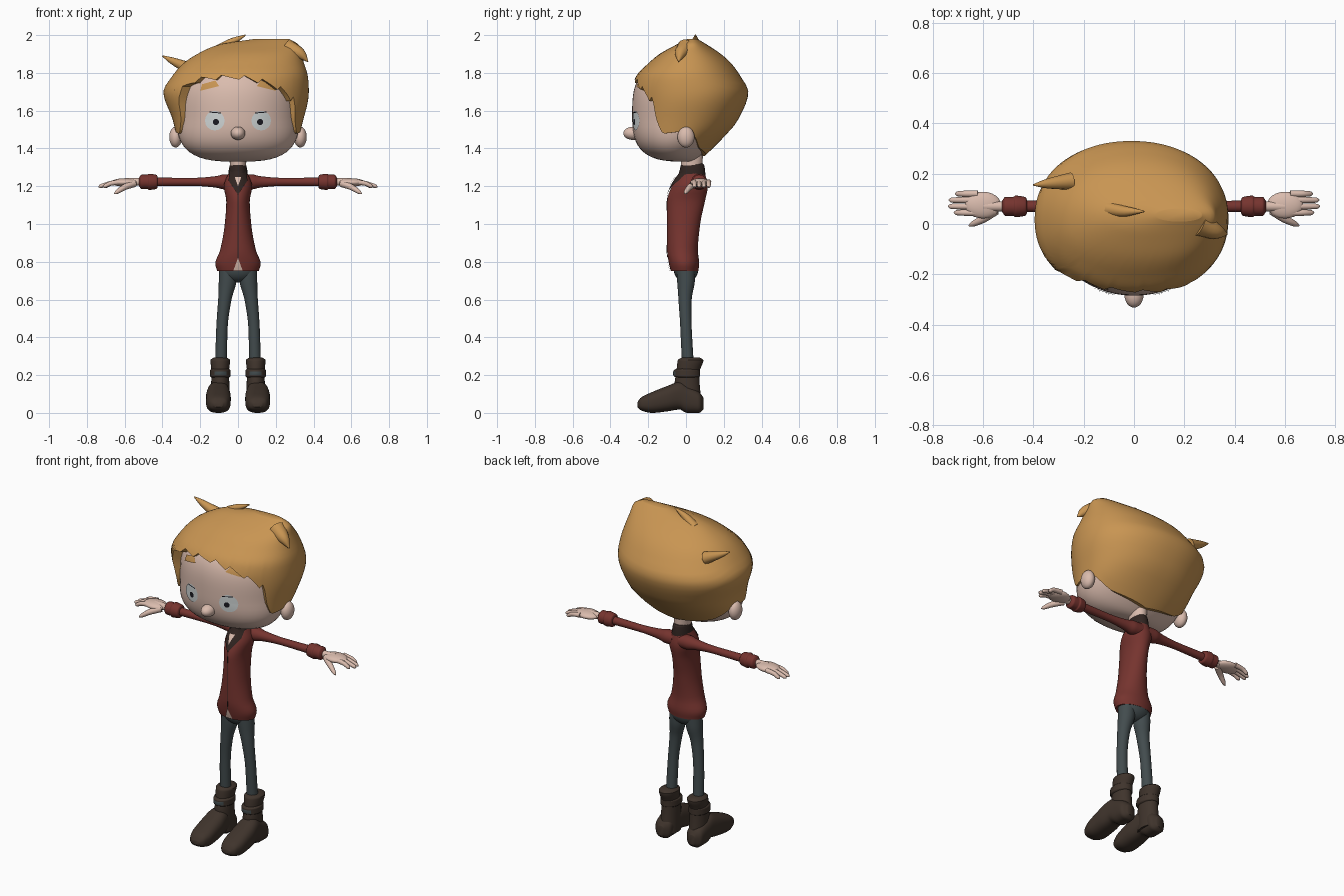
import bpy, bmesh, math
from mathutils import Vector

cube = bpy.data.objects.get("Cube")
if cube:
    bpy.data.objects.remove(cube, do_unlink=True)

parts = []


def material(name, *rgb):
    mat = bpy.data.materials.new(name)
    mat.use_nodes = True
    mat.diffuse_color = (*rgb, 1)
    mat.node_tree.nodes["Principled BSDF"].inputs["Base Color"].default_value = (*rgb, 1)
    return mat


HAIR = material("golden hair", .58, .3, .085)
SKIN = material("skin", .7, .5, .42)
WOOL = material("dark red wool", .18, .034, .028)
CLOTH = material("slate trousers", .055, .072, .076)
LEATHER = material("brown leather", .05, .034, .025)
DARK = material("dark collar", .03, .018, .015)
WHITE = material("eye white", .62, .66, .66)
BLACK = material("pupil black", .01, .01, .015)


def finish(name, bm, mat, mirror):
    bmesh.ops.recalc_face_normals(bm, faces=bm.faces)
    mesh = bpy.data.meshes.new(name)
    bm.to_mesh(mesh)
    bm.free()
    mesh.materials.append(mat)
    part = bpy.data.objects.new(name, mesh)
    bpy.context.collection.objects.link(part)
    if mirror:
        part.modifiers.new("Mirror", "MIRROR").use_mirror_merge = False
    parts.append(part)


def skin_rings(name, rings, mat, mirror=False, closed=True):
    """Join rings of points with quads and cap the ends."""
    bm = bmesh.new()
    loops = [[bm.verts.new(point) for point in ring] for ring in rings]
    for lower, upper in zip(loops, loops[1:]):
        for i in range(len(lower)):
            bm.faces.new((lower[i - 1], lower[i], upper[i], upper[i - 1]))
    if closed:
        bm.faces.new(loops[0][::-1])
    bm.faces.new(loops[-1])
    finish(name, bm, mat, mirror)


def at(rows, key):
    """Interpolate table rows smoothly, without overshoot; the first column is the key."""
    key = min(max(key, rows[0][0]), rows[-1][0])
    i = max(k for k in range(len(rows) - 1) if rows[k][0] <= key)
    start, end = rows[i], rows[i + 1]
    gap = end[0] - start[0]
    t = (key - start[0]) / gap

    def slope(k, column):
        near = [(rows[j + 1][column] - rows[j][column]) / (rows[j + 1][0] - rows[j][0])
                for j in (k - 1, k) if 0 <= j < len(rows) - 1]
        first, last = near[0], near[-1]
        return 2 * first * last / (first + last) if first * last > 0 else 0

    result = []
    for column in range(1, len(start)):
        a, b = start[column], end[column]
        rise_a, rise_b = slope(i, column) * gap, slope(i + 1, column) * gap
        ease = t * t * (3 - 2 * t)
        result.append(a + (b - a) * ease + t * (1 - t) * ((1 - t) * rise_a - t * rise_b))
    return result


def oval(centre, half, low, high, angle, power=2):
    """Point on a rounded section; angle zero looks toward the low side."""
    def bend(v):
        return math.copysign(abs(v) ** (2 / power), v)
    return (centre + half * bend(math.sin(angle)),
            (low + high) / 2 - (high - low) / 2 * bend(math.cos(angle)))


def loft(name, span, section, mat, axis=2, centre=0, mirror=False, power=2, segs=40, steps=30):
    """Stack sections (half width, low, high) along y or z."""
    rings = []
    for k in range(steps + 1):
        key = span[0] + (span[1] - span[0]) * (1 - math.cos(math.pi * k / steps)) / 2
        ring = []
        for s in range(segs):
            point = list(oval(centre, *section(key), math.tau * s / segs, power))
            point.insert(axis, key)
            ring.append(point)
        rings.append(ring)
    skin_rings(name, rings, mat, mirror)


def shaped(name, rows, mat, **options):
    loft(name, (rows[0][0], rows[-1][0]), lambda key: at(rows, key), mat, **options)


def tube(name, points, mat, mirror=False, segs=14, steps=5):
    """Round strand through (x, y, z, radius) points."""
    rows = [(i, *point) for i, point in enumerate(points)]
    last = (len(points) - 1) * steps
    path = [at(rows, k / steps) for k in range(last + 1)]
    rings = []
    for k, (*place, radius) in enumerate(path):
        along = Vector(path[min(k + 1, last)][:3]) - Vector(path[max(k - 1, 0)][:3])
        side = along.cross(Vector((0, 1, .3))).normalized()
        up = along.cross(side).normalized()
        turns = [math.tau * s / segs for s in range(segs)]
        rings.append([Vector(place) + radius * (side * math.cos(a) + up * math.sin(a)) for a in turns])
    skin_rings(name, rings, mat, mirror)


def ball(name, place, radii, mat, mirror=False):
    bm = bmesh.new()
    bmesh.ops.create_uvsphere(bm, u_segments=24, v_segments=16, radius=1)
    bmesh.ops.scale(bm, vec=radii, verts=bm.verts)
    bmesh.ops.translate(bm, vec=place, verts=bm.verts)
    finish(name, bm, mat, mirror)


def plate(name, outline, section, mat, lift=.004, mirror=False, centre=0):
    """Thin patch laid over the front of an upright loft."""
    corners = [Vector(corner) for corner in outline]
    rim = [a.lerp(b, k / 3) for a, b in zip(corners, corners[1:] + corners[:1]) for k in range(3)]
    middle = sum(rim, Vector((0, 0))) / len(rim)
    rings = []
    for grow in (1, .7, .4, .1):
        ring = []
        for point in rim:
            x, z = middle.lerp(point, grow)
            half, low, high = section(z)
            across = min(abs(x - centre) / half, .97)
            ring.append((x, oval(0, half, low, high, math.asin(across))[1] - lift, z))
        rings.append(ring)
    skin_rings(name, rings, mat, mirror, closed=False)


def disc(x, z, radius, sides=16):
    turns = [math.tau * i / sides for i in range(sides)]
    return [(x + radius * math.cos(a), z + radius * math.sin(a)) for a in turns]


# Head: squarish ball whose nape slopes in toward the neck
def skull(z):
    height = min(abs(z - 1.58) / (.25 if z < 1.58 else .28), .999)
    full = (1 - height ** 3) ** (1 / 3)
    return .325 * full, -.285 * full, (.26 - .8 * max(0, 1.55 - z)) * full


loft("head", (1.33, 1.86), skull, SKIN, segs=56)
ball("nose", (0, -.28, 1.48), (.038, .052, .035), SKIN)
ball("ears", (.33, 0, 1.46), (.034, .045, .055), SKIN, True)
plate("eye_whites", disc(.123, 1.547, .052), skull, WHITE, mirror=True)
plate("pupils", disc(.117, 1.54, .016), skull, BLACK, .008, True)
plate("eyelid_lines", [(.09, 1.585), (.15, 1.59), (.15, 1.595), (.09, 1.59)], skull, BLACK, .008, True)
plate("eyebrows", [(.1, 1.73), (.2, 1.705), (.19, 1.74), (.12, 1.76)], skull, HAIR, .007, True)

# Hair shell: rises from a jagged fringe to a lopsided crown (z, centre, half width, front, back)
hair = [(1.36, 0, .24, -.24, .1), (1.46, 0, .32, -.28, .2), (1.55, 0, .345, -.29, .275),
        (1.7, -.01, .385, -.29, .33), (1.78, .01, .36, -.265, .29), (1.85, .03, .32, -.2, .24),
        (1.9, .06, .275, -.14, .185), (1.95, .11, .21, -.05, .11), (1.98, .18, .09, .01, .06)]
hairline = [(0, 1.78), (30, 1.75), (50, 1.68), (60, 1.55), (72, 1.48), (95, 1.49), (130, 1.4), (180, 1.36)]
SEGS, RISE = 120, 24
rings = []
for k in range(-1, RISE + 1):
    ring = []
    for s in range(SEGS):
        angle = math.tau * s / SEGS - math.pi
        turn = math.degrees(angle)
        low = at(hairline, abs(turn))[0]
        if abs(turn) < 50:  # parted fringe with pointed locks
            low -= turn * .0006 + .03 * (turn / 17 % 1 - .5)
        z = low + (hair[-1][0] - low) * math.sin(max(k, 0) / RISE * math.pi / 2)
        x, y = oval(*at(hair, z), angle, 2.15)
        tuck = .8 if k < 0 else 1  # lip folded in under the hairline
        ring.append((x * tuck, y * tuck, z))
    rings.append(ring)
skin_rings("hair", rings, HAIR, closed=False)
tube("side_tuft", [(-.25, .17, 1.82, .035), (-.35, .16, 1.865, .018), (-.4, .155, 1.89, .003)], HAIR)
tube("crown_tuft", [(-.1, .06, 1.92, .03), (-.03, .05, 1.965, .02), (.04, .05, 2, .003)], HAIR)
tube("temple_tuft", [(.26, 0, 1.93, .05), (.33, -.03, 1.9, .03), (.37, -.04, 1.86, .003)], HAIR)

# Neck, collar and sweater (z, half width, front, back)
shaped("neck", [(1.2, .04, -.02, .08), (1.37, .045, -.03, .09)], SKIN)
shaped("collar", [(1.24, .055, -.04, .105), (1.31, .044, -.028, .097), (1.32, .036, -.02, .09)], DARK)
torso = [(.75, .11, -.08, .065), (.79, .12, -.09, .07), (.86, .095, -.1, .063), (1, .07, -.1, .075),
         (1.12, .062, -.1, .1), (1.2, .075, -.075, .115), (1.27, .05, -.03, .1)]
shaped("sweater", torso, WOOL)


def chest(z):
    return at(torso, z)


plate("collar_front", [(-.045, 1.28), (-.05, 1.23), (0, 1.155), (.05, 1.23), (.045, 1.28)], chest, DARK, .008)
plate("open_neck", [(-.018, 1.25), (0, 1.2), (.018, 1.25)], chest, SKIN, .014)
plate("hem_opening", [(-.024, .755), (.024, .755), (0, .82)], chest, SKIN, .006)
plate("front_seam", [(-.002, .81), (.002, .81), (.002, 1.16), (-.002, 1.16)], chest, DARK, .004)


# Sleeves and cuffs, turned around the arm line (x, radius)
def around_arm(name, profile, mat):
    tube(name, [(x, .07, 1.223, radius) for x, radius in profile], mat, True, segs=24)


around_arm("sleeves", [(.02, .04), (.07, .04), (.12, .03), (.25, .021), (.44, .023)], WOOL)
around_arm("cuffs", [(.425, .025), (.43, .036), (.47, .043), (.48, .038), (.51, .038), (.525, .02)], WOOL)
around_arm("wrists", [(.5, .02), (.6, .02)], SKIN)

# Hands
ball("palms", (.6, .075, 1.22), (.072, .053, .022), SKIN, True)
for i, (finger, tip) in enumerate((("index", .715), ("middle", .738), ("ring", .735), ("little", .71))):
    y, z = .045 + i * .025, 1.222
    tube(finger + "_fingers", [(.62, y, z, .014), (.67, y, z - .006, .0125),
                               (tip - .01, y, z - .022, .01), (tip, y, z - .026, .003)], SKIN, True)
tube("thumbs", [(.55, .055, 1.215, .02), (.6, .02, 1.195, .016),
                (.64, 0, 1.17, .011), (.655, -.007, 1.16, .003)], SKIN, True)

# Trousers
ball("trouser_seat", (0, 0, .765), (.1, .066, .075), CLOTH)
tube("trouser_legs", [(.09, .01, .26, .031), (.085, 0, .45, .03), (.07, -.005, .6, .035),
                      (.055, 0, .7, .047), (.05, 0, .78, .05)], CLOTH, True, segs=24)

# Boots (height or depth, half width, low, high)
STEP = .094
shaped("boot_shafts", [(.03, .05, -.06, .085), (.16, .048, -.06, .072), (.21, .046, -.052, .07),
                       (.28, .052, -.043, .092), (.292, .036, -.025, .075)], LEATHER, centre=STEP, mirror=True)
shaped("boot_feet", [(-.258, .025, .03, .055), (-.24, .048, .014, .08), (-.18, .065, 0, .11),
                     (-.1, .066, .008, .142), (-.03, .058, .018, .165), (0, .055, 0, .15),
                     (.07, .05, 0, .11), (.093, .02, .02, .08)],
       LEATHER, axis=1, centre=STEP + .01, mirror=True, power=2.6)
strap = [(.185, .045, -.045, .06), (.195, .054, -.065, .075), (.225, .054, -.065, .075), (.235, .045, -.045, .06)]
shaped("boot_straps", strap, LEATHER, centre=STEP, mirror=True)
plate("strap_patches", [(.06, .2), (.125, .2), (.125, .22), (.06, .22)],
      lambda z: at(strap, z), CLOTH, mirror=True, centre=STEP)

# Smooth shading with crisp creases
bpy.ops.object.select_all(action="DESELECT")
for part in parts:
    part.select_set(True)
bpy.context.view_layer.objects.active = parts[0]
bpy.ops.object.shade_smooth_by_angle(angle=math.radians(45))
